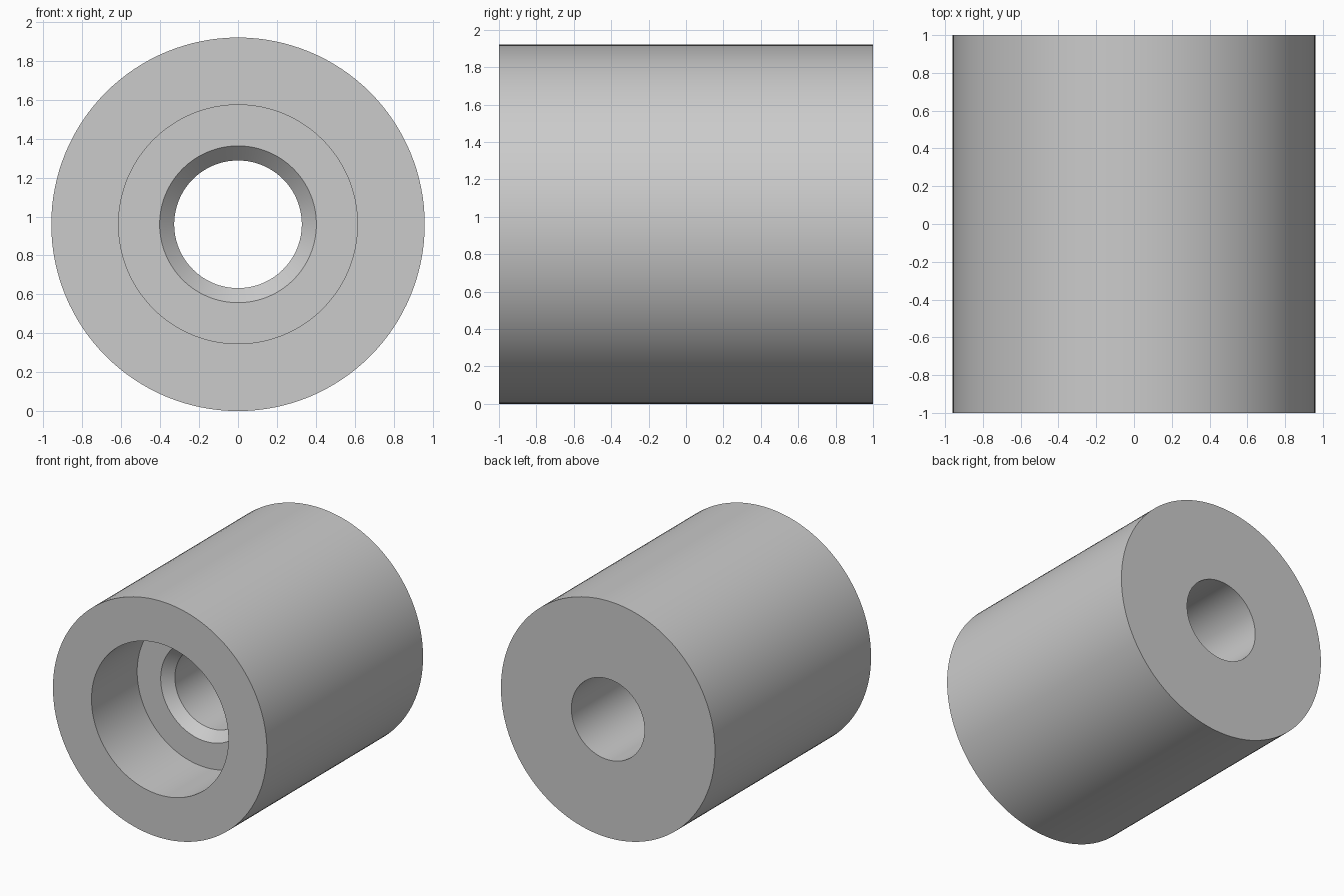
import bpy
import bmesh
import math
from mathutils import Matrix, Vector

cube = bpy.data.objects.get("Cube")
if cube:
    bpy.data.objects.remove(cube, do_unlink=True)

RADIUS = 0.96
SEGMENTS = 128

# Plain grey material
grey = bpy.data.materials.new("plain_grey")
grey.use_nodes = True
colour = (0.6, 0.6, 0.6, 1)
grey.diffuse_color = colour
grey.node_tree.nodes["Principled BSDF"].inputs["Base Color"].default_value = colour

# Closed cross-section of the bushing as (radius, y): outer wall, front rim,
# counterbore, chamfer, through hole, back face
profile = [
    (RADIUS, 1), (RADIUS, -1),
    (0.614, -1), (0.614, -0.415),
    (0.403, -0.415), (0.328, -0.34),
    (0.328, 1),
]

# Revolve the cross-section around the y axis
bm = bmesh.new()
rings = []
for i in range(SEGMENTS):
    turn = Matrix.Rotation(math.tau * i / SEGMENTS, 3, 'Y')
    rings.append([bm.verts.new(turn @ Vector((r, y, 0))) for r, y in profile])
for i, ring in enumerate(rings):
    following = rings[(i + 1) % SEGMENTS]
    for j in range(len(profile)):
        k = (j + 1) % len(profile)
        bm.faces.new((ring[j], ring[k], following[k], following[j]))
bmesh.ops.recalc_face_normals(bm, faces=bm.faces)

mesh = bpy.data.meshes.new("bushing")
bm.to_mesh(mesh)
bm.free()
mesh.materials.append(grey)

# Place it resting on the ground, with smooth walls and sharp rims
bushing = bpy.data.objects.new("bushing", mesh)
bpy.context.collection.objects.link(bushing)
bushing.location.z = RADIUS
bpy.ops.object.select_all(action='DESELECT')
bushing.select_set(True)
bpy.context.view_layer.objects.active = bushing
bpy.ops.object.shade_smooth_by_angle(angle=math.radians(30))
